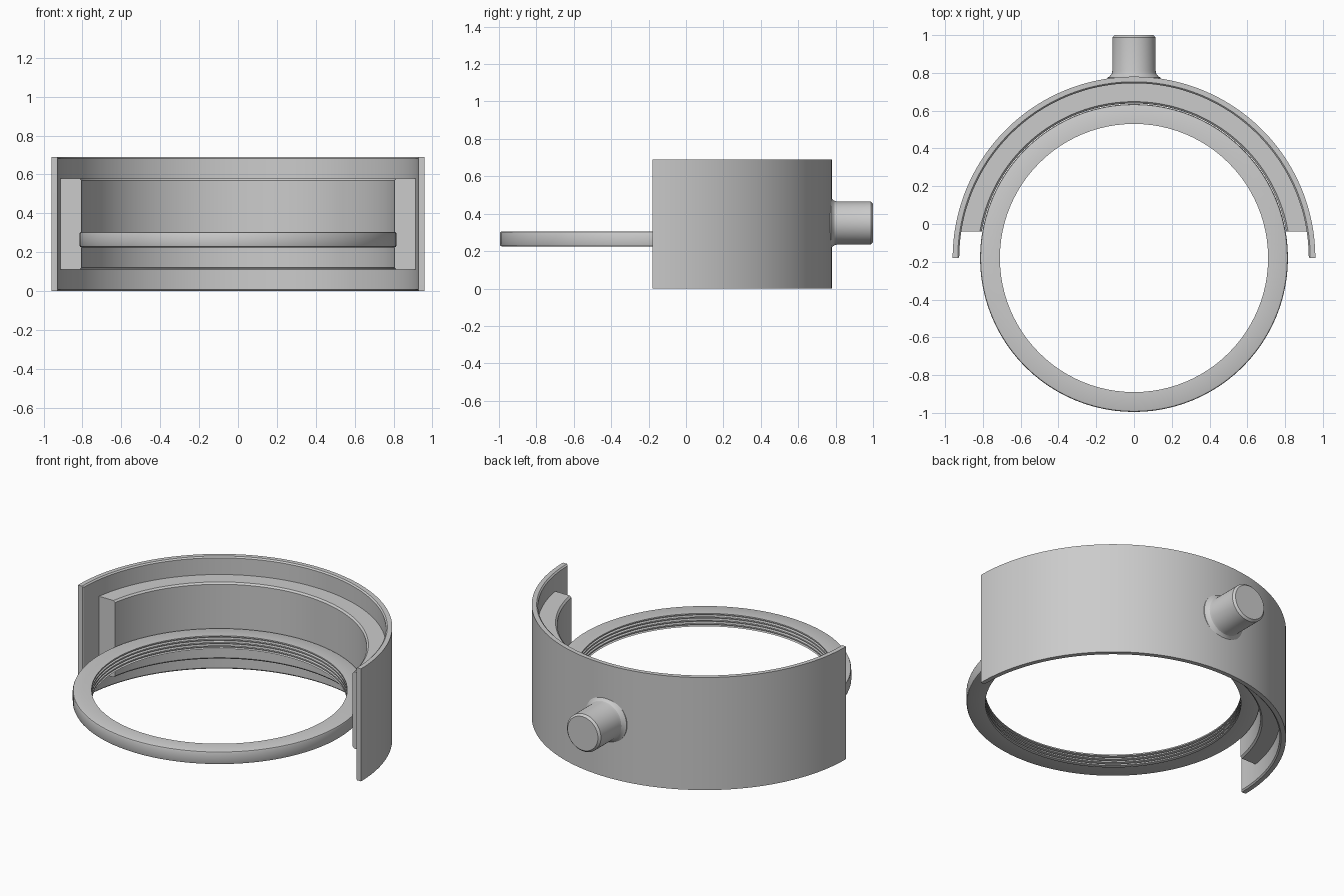
import bpy, bmesh, math
from mathutils import Matrix, Vector

if "Cube" in bpy.data.objects:
    bpy.data.objects.remove(bpy.data.objects["Cube"])

CENTRE_Y = -0.18
STEPS = 96

grey = bpy.data.materials.new("plain grey")
grey.use_nodes = True
GREY = (0.6, 0.6, 0.6, 1)
grey.diffuse_color = GREY
grey.node_tree.nodes["Principled BSDF"].inputs["Base Color"].default_value = GREY


def finish(bm, name, matrix):
    """Turn a bmesh into a smooth-shaded object with sharp edges kept."""
    bmesh.ops.recalc_face_normals(bm, faces=bm.faces)
    mesh = bpy.data.meshes.new(name)
    bm.to_mesh(mesh)
    bm.free()
    mesh.transform(matrix)
    mesh.materials.append(grey)
    obj = bpy.data.objects.new(name, mesh)
    bpy.context.collection.objects.link(obj)
    bpy.ops.object.select_all(action='DESELECT')
    obj.select_set(True)
    bpy.context.view_layer.objects.active = obj
    bpy.ops.object.shade_smooth_by_angle(angle=math.radians(25))
    return obj


def sweep(bm, profile, cut=None):
    """Sweep a closed (radius, z) profile: a full turn, or the part with y > cut."""
    closed = cut is None
    columns = []
    for i in range(STEPS if closed else STEPS + 1):
        column = []
        for r, z in profile:
            start = 0 if closed else math.asin(cut / r)
            span = math.tau if closed else math.pi - 2 * start
            a = start + span * i / STEPS
            column.append(bm.verts.new((r * math.cos(a), r * math.sin(a), z)))
        columns.append(column)
    n = len(profile)
    pairs = list(zip(columns, columns[1:]))
    if closed:
        pairs.append((columns[-1], columns[0]))
    for a, b in pairs:
        for k in range(n):
            bm.faces.new((a[k], a[(k + 1) % n], b[(k + 1) % n], b[k]))
    if not closed:
        bm.faces.new(columns[0])
        bm.faces.new(columns[-1])


on_axis = Matrix.Translation((0, CENTRE_Y, 0))

# Half-round outer shell with chamfered rims and rounded inner end corners
bm = bmesh.new()
sweep(bm, [(0.96, 0), (0.96, 0.69), (0.933, 0.69), (0.925, 0.682),
           (0.925, 0.008), (0.933, 0)], cut=0)
ends = [e for e in bm.edges
        if all(abs(v.co.y) < 1e-4 and abs(v.co.x) < 0.93 for v in e.verts)]
bmesh.ops.bevel(bm, geom=ends, offset=0.012, segments=3, profile=0.5, affect='EDGES')
finish(bm, "outer_shell", on_axis)

# Thick liner inside the shell, cut off flat at both ends
bm = bmesh.new()
sweep(bm, [(0.93, 0.11), (0.93, 0.58), (0.828, 0.58), (0.818, 0.57),
           (0.818, 0.12), (0.828, 0.11)], cut=0.14)
finish(bm, "inner_liner", on_axis)

# Full ring with rounded outer rims and a grooved bore
LOW, HIGH, BORE, GROOVE = 0.225, 0.305, 0.71, 0.724
profile = [(0.805, LOW), (0.812, LOW + 0.003), (0.815, LOW + 0.01),
           (0.815, HIGH - 0.01), (0.812, HIGH - 0.003), (0.805, HIGH)]
pitch = (HIGH - LOW) / 4
for i in range(4):
    top = HIGH - i * pitch
    profile += [(BORE, top), (BORE, top - pitch * 0.4),
                (GROOVE, top - pitch * 0.55), (GROOVE, top - pitch * 0.85)]
profile.append((BORE, LOW))
bm = bmesh.new()
sweep(bm, profile)
finish(bm, "grooved_ring", on_axis)

# Round stub on the back, with a flared foot and chamfered tip
bm = bmesh.new()
outline = [(0.14, 0.94), (0.14, 0.955), (0.128, 0.962), (0.118, 0.975), (0.115, 0.99),
           (0.115, 1.168), (0.103, 1.18)]
loops = []
for r, h in outline:
    loops.append([bm.verts.new((r * math.cos(math.tau * i / 48),
                                r * math.sin(math.tau * i / 48), h)) for i in range(48)])
for a, b in zip(loops, loops[1:]):
    for i in range(48):
        j = (i + 1) % 48
        bm.faces.new((a[i], a[j], b[j], b[i]))
bm.faces.new(loops[0])
bm.faces.new(loops[-1])
aim_back = Matrix.Rotation(-math.pi / 2, 4, 'X')
finish(bm, "back_stub", Matrix.Translation((0, CENTRE_Y, 0.35)) @ aim_back)
